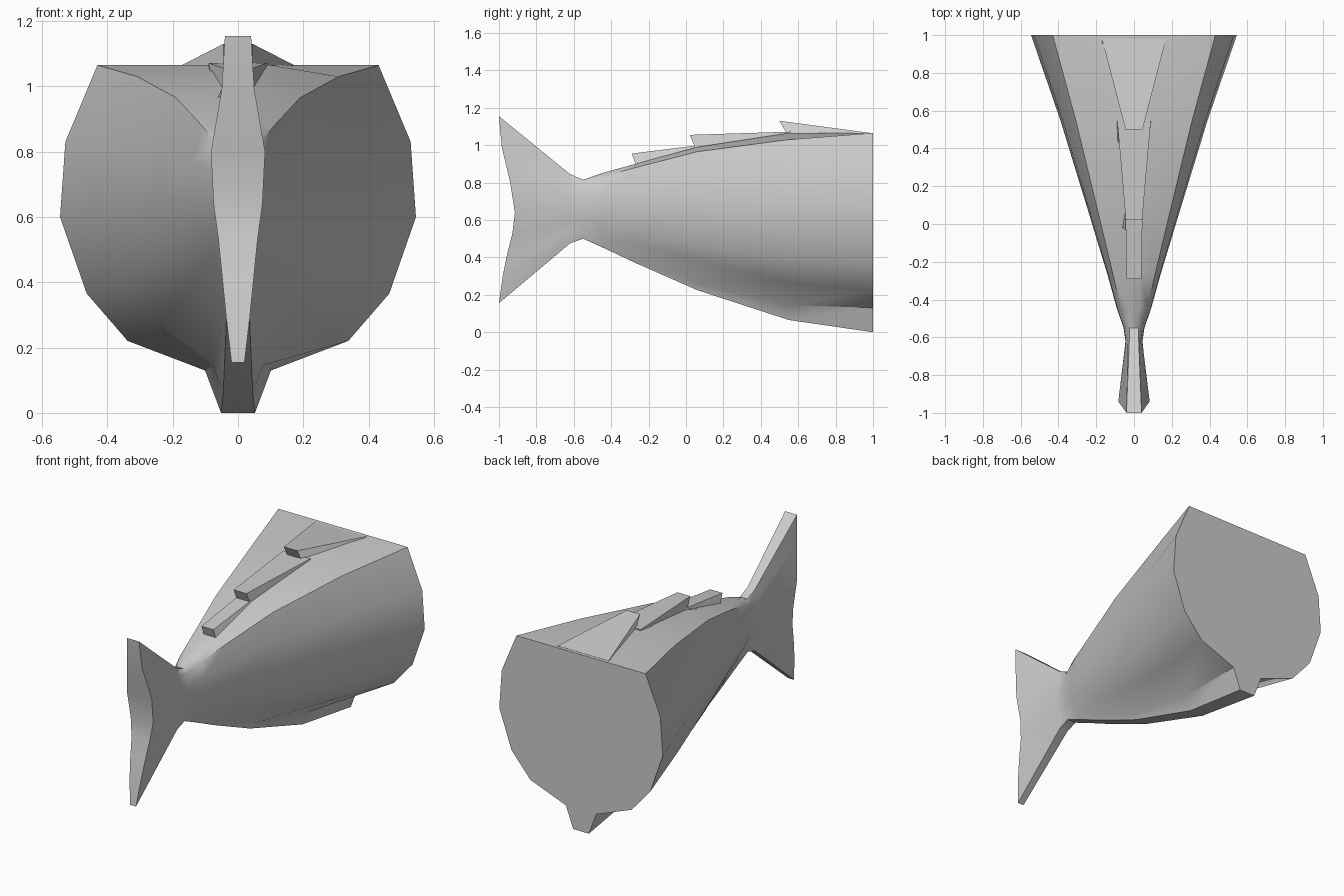
import bpy, math

old = bpy.data.objects.get("Cube")
if old:
    bpy.data.objects.remove(old, do_unlink=True)

grey = bpy.data.materials.new("plain grey")
grey.use_nodes = True
colour = (0.6, 0.6, 0.6, 1)
grey.diffuse_color = colour
grey.node_tree.nodes["Principled BSDF"].inputs["Base Color"].default_value = colour


def make(name, verts, faces, smooth):
    mesh = bpy.data.meshes.new(name)
    mesh.from_pydata(verts, [], faces)
    mesh.materials.append(grey)
    obj = bpy.data.objects.new(name, mesh)
    bpy.context.collection.objects.link(obj)
    bpy.ops.object.select_all(action='DESELECT')
    obj.select_set(True)
    bpy.context.view_layer.objects.active = obj
    bpy.ops.object.mode_set(mode='EDIT')
    bpy.ops.mesh.select_all(action='SELECT')
    bpy.ops.mesh.normals_make_consistent(inside=False)
    bpy.ops.object.mode_set(mode='OBJECT')
    if smooth:
        bpy.ops.object.shade_smooth_by_angle(angle=math.radians(40))
    return obj


# Body stations: y, ridge z, ridge half width, corner z, bottom z, half width
stations = [
    (1.0, 1.065, 0.15, 1.065, 0.0, 0.545),
    (0.55, 1.065, 0.1, 1.03, 0.065, 0.39),
    (0.06, 0.99, 0.06, 0.965, 0.225, 0.24),
    (-0.27, 0.9, 0.035, 0.88, 0.37, 0.14),
    (-0.45, 0.85, 0.03, 0.83, 0.455, 0.09),
    (-0.55, 0.815, 0.025, 0.79, 0.5, 0.055),
    (-0.62, 0.845, 0.025, 0.81, 0.475, 0.045),
]
# Side of the body: fraction of the half width, fraction of the height
side = [(0.97, 0.78), (1, 0.563), (0.85, 0.343), (0.62, 0.207)]

rings = []
for y, ridge, ridge_w, corner, low, w in stations:
    keel = max(0, (y + 0.2) / 1.2)
    keel_w = 0.022 + 0.015 * (y + 1)
    half = [(ridge_w, y, ridge), (w * 0.79, y, corner)]
    half += [(w * a, y, low + t * (corner - low)) for a, t in side]
    half += [(keel_w + 0.004 + 0.045 * keel, y, low + (0.02 + 0.102 * keel) * (corner - low)),
             (keel_w, y, low)]
    rings.append(half)

# Concave trailing edge of the tail fin
rings.append([(0.04, -1, 1.155), (0.05, -0.985, 0.99), (0.083, -0.94, 0.8),
              (0.075, -0.915, 0.64), (0.06, -0.928, 0.53), (0.047, -0.96, 0.4),
              (0.037, -0.98, 0.3), (0.02, -1, 0.155)])

count = len(rings[0])
loop = 2 * count
verts = []
for half in rings:
    verts += half + [(-x, y, z) for x, y, z in reversed(half)]
faces = []
for r in range(len(rings) - 1):
    for i in range(loop):
        j = (i + 1) % loop
        faces.append((r * loop + i, r * loop + j, (r + 1) * loop + j, (r + 1) * loop + i))
faces.append(tuple(range(loop)))
last = (len(rings) - 1) * loop
for i in range(count - 1):
    faces.append((last + i, last + i + 1, last + loop - 2 - i, last + loop - 1 - i))
make("tail_body", verts, faces, True)


# Back spines: flat-topped wedges with undercut front edges
def spine(name, front, foot, back, front_w, back_w, base_w):
    (fy, fz), (gy, gz), (by, bz) = front, foot, back
    half = [(front_w, fy, fz), (back_w, by, bz), (back_w + 0.01, by, bz - 0.06),
            (base_w, gy + 0.02, gz - 0.02), (front_w, gy, gz - 0.02)]
    n = len(half)
    v = half + [(-x, y, z) for x, y, z in half]
    f = [tuple(range(n)), tuple(range(n, 2 * n))]
    f += [(i, (i + 1) % n, n + (i + 1) % n, n + i) for i in range(n)]
    make(name, v, f, False)


spine("rear_spine", (0.5, 1.13), (0.545, 1.07), (0.98, 1.066), 0.045, 0.17, 0.13)
spine("middle_spine", (0.02, 1.055), (0.055, 0.995), (0.56, 1.072), 0.043, 0.09, 0.075)
spine("front_spine", (-0.29, 0.955), (-0.265, 0.905), (0.07, 1.0), 0.04, 0.045, 0.1)
